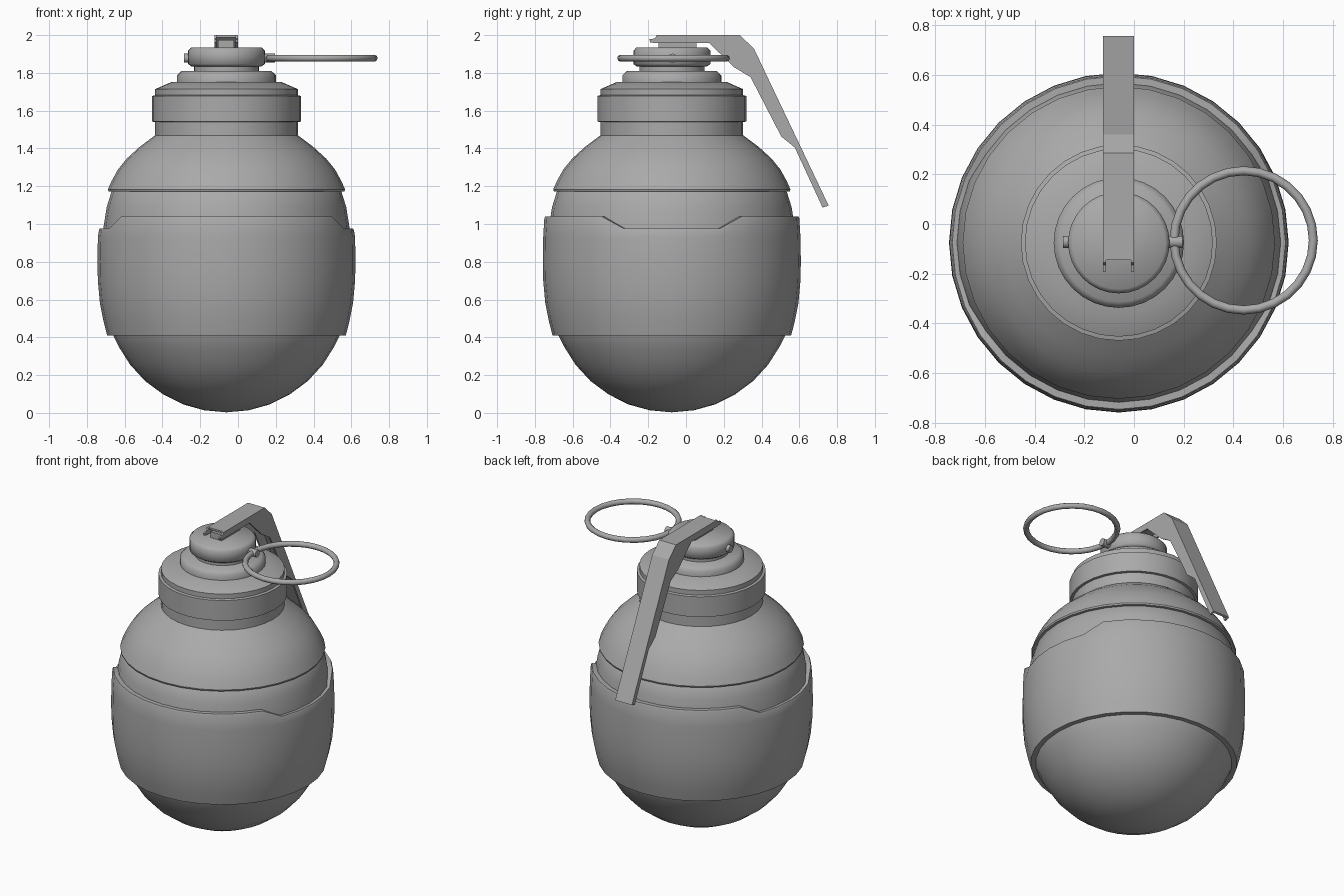
import bpy, bmesh, math
from mathutils import Matrix

if "Cube" in bpy.data.objects:
    bpy.data.objects.remove(bpy.data.objects["Cube"])

CX, CY = -0.061, -0.075   # axis of the body

grey = bpy.data.materials.new("dark_grey")
grey.diffuse_color = (0.4, 0.4, 0.4, 1)
grey.use_nodes = True
grey.node_tree.nodes["Principled BSDF"].inputs["Base Color"].default_value = grey.diffuse_color


def finish(name, bm, angle=28):
    bmesh.ops.remove_doubles(bm, verts=bm.verts, dist=1e-5)
    bmesh.ops.recalc_face_normals(bm, faces=bm.faces)
    me = bpy.data.meshes.new(name)
    bm.to_mesh(me)
    bm.free()
    me.shade_smooth()
    me.set_sharp_from_angle(angle=math.radians(angle))
    me.materials.append(grey)
    ob = bpy.data.objects.new(name, me)
    bpy.context.collection.objects.link(ob)
    return ob


def lathe(name, profile, zfun=None, segs=32, angle=28):
    """Revolve (radius, z) points about the body axis; zfun may shift heights by angle."""
    bm = bmesh.new()
    rings = []
    for i in range(segs):
        a = 2 * math.pi * i / segs
        rings.append([bm.verts.new((CX + r * math.cos(a), CY + r * math.sin(a),
                                    zfun(a, z) if zfun else z)) for r, z in profile])
    for i in range(segs):
        p, q = rings[i], rings[(i + 1) % segs]
        for j in range(len(profile) - 1):
            vs = [p[j], q[j], q[j + 1], p[j + 1]]
            if profile[j][0] == 0:
                vs = [p[j], q[j + 1], p[j + 1]]
            elif profile[j + 1][0] == 0:
                vs = [p[j], q[j], p[j + 1]]
            bm.faces.new(vs)
    return finish(name, bm, angle)


def prism(bm, outline, x0, x1):
    """Extrude a (y, z) outline along x."""
    a = [bm.verts.new((x0, y, z)) for y, z in outline]
    b = [bm.verts.new((x1, y, z)) for y, z in outline]
    bm.faces.new(a)
    bm.faces.new(b[::-1])
    for i in range(len(a)):
        j = (i + 1) % len(a)
        bm.faces.new((a[i], b[i], b[j], a[j]))


def rod(name, x0, x1, r, y, z):
    bm = bmesh.new()
    m = Matrix.Translation(((x0 + x1) / 2, y, z)) @ Matrix.Rotation(math.pi / 2, 4, 'Y')
    bmesh.ops.create_cone(bm, cap_ends=True, segments=16, radius1=r, radius2=r,
                          depth=x1 - x0, matrix=m)
    return finish(name, bm)


# Egg-shaped body
lathe("body", [(0, 0.003), (0.118, 0.014), (0.23, 0.045), (0.335, 0.098), (0.43, 0.168),
               (0.51, 0.255), (0.57, 0.35), (0.605, 0.42), (0.64, 0.56), (0.655, 0.75),
               (0.657, 0.9), (0.65, 0.99), (0.634, 1.09), (0.609, 1.17), (0.6, 1.18)])

# Upper dome with an overhanging lip
lathe("dome", [(0.6, 1.173), (0.625, 1.173), (0.628, 1.183), (0.608, 1.228), (0.575, 1.288),
               (0.528, 1.346), (0.46, 1.408), (0.375, 1.472), (0.3, 1.475)])


# Wrap band with a notch on both sides
def notch(a, z):
    side = math.degrees(math.asin(min(1, abs(math.sin(a)))))
    return z - 0.063 if z > 0.95 and side < 23 else z


lathe("band", [(0.595, 0.411), (0.632, 0.411), (0.651, 0.485), (0.67, 0.58), (0.681, 0.7),
               (0.683, 0.8), (0.681, 0.93), (0.675, 1.03), (0.67, 1.04), (0.63, 1.04)],
      zfun=notch)

# Neck, collar and stepped fuse head
lathe("collar", [(0.0, 1.46), (0.378, 1.46), (0.378, 1.54), (0.394, 1.542),
                 (0.394, 1.678), (0.378, 1.682), (0.378, 1.714),
                 (0.29, 1.752), (0, 1.752)])
lathe("fuse_step", [(0, 1.745), (0.262, 1.745), (0.262, 1.787), (0.238, 1.81), (0, 1.81)],
      angle=50)
lathe("fuse_neck", [(0, 1.80), (0.172, 1.80), (0.172, 1.845), (0, 1.845)])
lathe("fuse_head", [(0, 1.834), (0.185, 1.834), (0.204, 1.847), (0.204, 1.917),
                    (0.187, 1.935), (0, 1.935)], angle=60)

# Lever: bent top sheet plus two side flanges
LX0, LX1, T = -0.125, 0.0, 0.012
bm = bmesh.new()
prism(bm, [(-0.145, 2.0), (0.285, 2.0), (0.36, 1.928), (0.755, 1.098), (0.744, 1.093),
           (0.35, 1.921), (0.28, 1.988), (-0.145, 1.988)], LX0, LX1)
flange = [(-0.155, 2.0), (0.285, 2.0), (0.36, 1.928), (0.755, 1.098), (0.723, 1.087),
          (0.576, 1.405), (0.505, 1.462), (0.342, 1.777), (0.255, 1.83), (0.124, 1.957),
          (-0.16, 1.957), (-0.19, 1.962), (-0.193, 1.978), (-0.165, 1.982)]
prism(bm, flange, LX0, LX0 + T)
prism(bm, flange, LX1 - T, LX1)
finish("lever", bm, 20)

# Hinge post under the lever
bm = bmesh.new()
prism(bm, [(-0.145, 1.93), (0.055, 1.93), (0.055, 1.965), (-0.145, 1.975)], -0.105, -0.02)
finish("hinge_post", bm)

# Safety pin through the head, with eyelet
PY, PZ = -0.072, 1.878
rod("pin", -0.285, 0.15, 0.024, PY, PZ)
rod("pin_eyelet", 0.142, 0.196, 0.024, PY, PZ)

# Pull ring
bpy.ops.mesh.primitive_torus_add(major_segments=28, minor_segments=10, major_radius=0.28,
                                 minor_radius=0.018, location=(0.441, -0.066, 1.878))
ring = bpy.context.object
ring.name = "pull_ring"
ring.data.shade_smooth()
ring.data.materials.append(grey)
